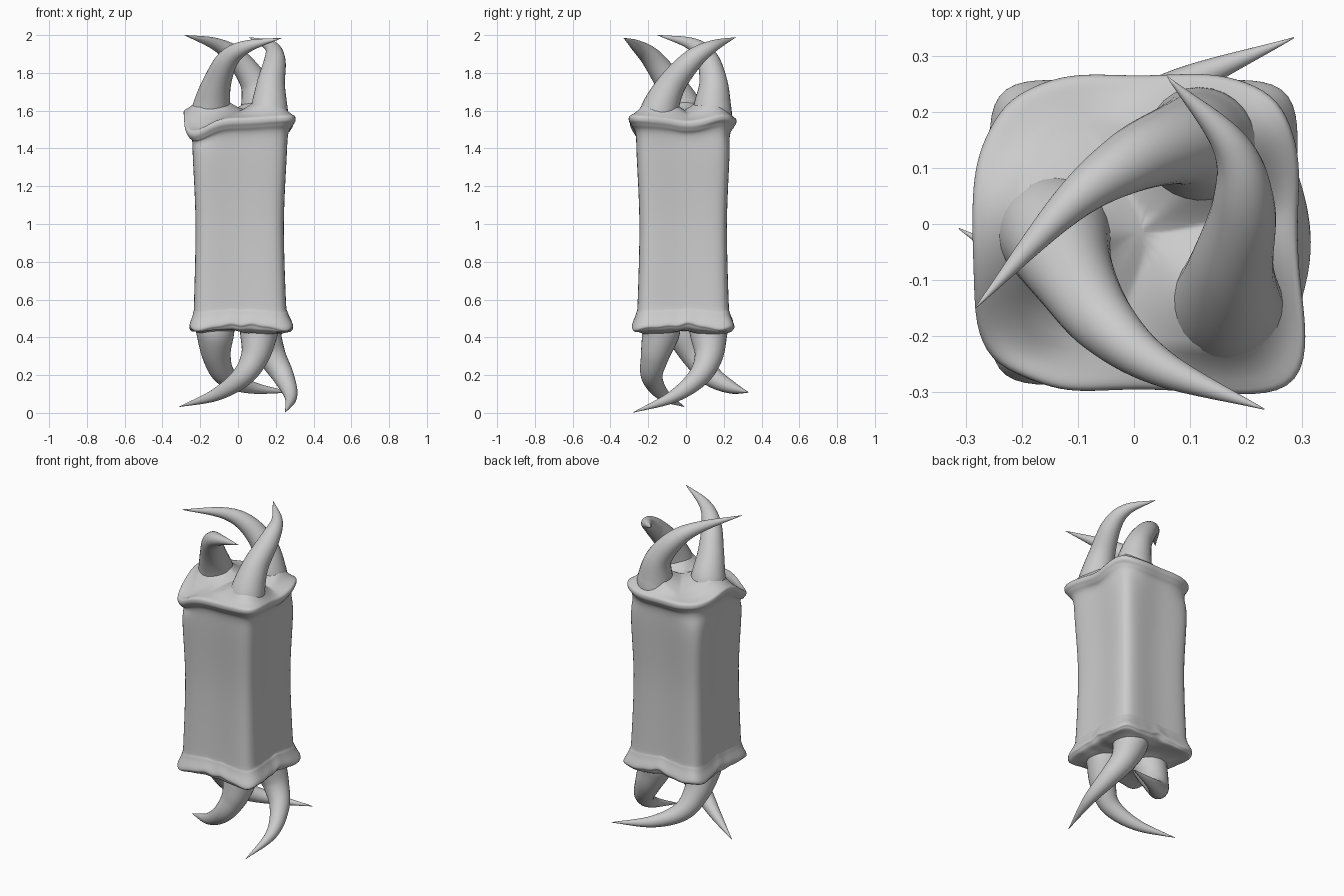
import bpy, math
from mathutils import Vector

if "Cube" in bpy.data.objects:
    bpy.data.objects.remove(bpy.data.objects["Cube"])

# Horn centre lines from root to tip; thickness follows one shared taper
TOP = {
    "top_horn_back": [(.115, .14, 1.62), (.085, .145, 1.75), (-.01, .11, 1.88), (-.12, .03, 1.953), (-.283, -.15, 2)],
    "top_horn_left": [(-.14, -.02, 1.62), (-.11, -.09, 1.75), (-.05, -.18, 1.875), (.05, -.257, 1.94), (.232, -.33, 1.985)],
    "top_horn_right": [(.165, -.14, 1.6), (.174, -.075, 1.74), (.195, .035, 1.87), (.172, .14, 1.94), (.06, .262, 1.988)],
}
BOTTOM = {
    "bottom_horn_front": [(.11, -.135, .42), (.09, -.165, .3), (.02, -.18, .19), (-.12, -.12, .095), (-.312, -.008, .032)],
    "bottom_horn_right": [(.13, .12, .42), (.18, .12, .3), (.242, .065, .19), (.28, -.07, .085), (.25, -.28, .002)],
    "bottom_horn_left": [(-.12, 0, .42), (-.113, .055, .3), (-.065, .135, .195), (.07, .24, .135), (.285, .332, .108)],
}
TAPER = [.105, .1, .075, .056, .033, .001]

# Egg-case profile: (height, half width, how strongly the rim wave applies)
PROFILE = [(.46, .01, 0), (.455, .15, 0), (.44, .24, .4), (.45, .262, 1), (.47, .269, 1), (.53, .247, .6),
           (.6, .239, .2), (1, .23, 0), (1.35, .244, .1), (1.47, .25, .6), (1.51, .271, 1), (1.535, .285, 1),
           (1.56, .28, 1), (1.568, .245, .9), (1.572, .18, .5), (1.58, .1, .2), (1.59, .01, 0)]


def loft(name, rings):
    n = len(rings[0])
    faces = [tuple(reversed(range(n))), tuple((len(rings) - 1) * n + i for i in range(n))]
    for k in range(len(rings) - 1):
        for i in range(n):
            j = (i + 1) % n
            faces.append((k * n + i, k * n + j, (k + 1) * n + j, (k + 1) * n + i))
    me = bpy.data.meshes.new(name)
    me.from_pydata([v for r in rings for v in r], [], faces)
    me.shade_smooth()
    ob = bpy.data.objects.new(name, me)
    bpy.context.collection.objects.link(ob)
    return ob


def spline(pts, steps):
    # Catmull-Rom through points of any dimension
    p = [Vector(q) for q in pts]
    p = [2 * p[0] - p[1]] + p + [2 * p[-1] - p[-2]]
    out = []
    for i in range(1, len(p) - 2):
        a, b, c, d = p[i - 1:i + 3]
        for s in range(steps):
            t = s / steps
            out.append(.5 * (2 * b + (c - a) * t + (2 * a - 5 * b + 4 * c - d) * t * t
                             + (3 * b - a - 3 * c + d) * t ** 3))
    return out + [p[-2]]


def horn(name, pts, sides=28):
    x, y, z = pts[0]
    inner = (x, y, z - .07 if z > 1 else z + .06)        # root buried in the end cap
    path = spline([(*q, r) for q, r in zip([inner] + pts, TAPER)], 10)
    pos = [q.to_3d() for q in path]
    rings, u, prev = [], Vector((1, 0, 0)), Vector((0, 0, 1 if z > 1 else -1))
    for k, q in enumerate(path):
        t = (pos[min(k + 1, len(pos) - 1)] - pos[max(k - 1, 0)]).normalized()
        u = prev.rotation_difference(t) @ u
        u = (u - t * u.dot(t)).normalized()
        v, prev, r = t.cross(u), t, max(q[3], .001)
        rings.append([pos[k] + (u * math.cos(a) + v * math.sin(a)) * r
                      for a in (2 * math.pi * i / sides for i in range(sides))])
    loft(name, rings)


def bump(a, centre, width):
    d = (a - math.radians(centre) + math.pi) % (2 * math.pi) - math.pi
    return math.exp(-(d / math.radians(width)) ** 2)


def web(x, y, horns, h):
    # end-cap skin climbs each horn root and fades out at the rim
    fade = min(1, max(0, (.275 - h) / .07))
    return fade * max(math.exp(-(math.hypot(x - p[0][0], y - p[0][1]) / .125) ** 2) for p in horns.values())


# Egg-case body with wavy flared rims and webbed end caps
N, STEPS = 128, 6
path = spline(PROFILE, STEPS)
rings = []
for k, (z, h, wave) in enumerate(path):
    h, ring = max(h, .005), []
    for i in range(N):
        a = 2 * math.pi * (i + .5) / N
        c, s = math.cos(a), math.sin(a)
        r = (abs(c) ** 7 + abs(s) ** 7) ** (-1 / 7) * (.98 - .02 * math.cos(4 * a))
        if z > 1:       # rim corners pulled in, except the front right one
            r *= 1 + wave * (.05 * bump(a, 178, 25) - .13 * bump(a, 135, 17) - .1 * bump(a, -132, 14)
                             - .1 * bump(a, 45, 16) + .02 * bump(a, -35, 15))
        x, y = .009 + h * r * c * 1.03, -.015 + h * r * s * 1.02
        if z > 1:
            z2 = z + wave * (.045 * bump(a, 175, 28) - .07 * bump(a, -138, 20) + .015 * bump(a, -45, 25)
                             + .02 * bump(a, 40, 14) - .015 * bump(a, 5, 18))
            z2 += .1 * web(x, y, TOP, h) if k > STEPS * 11 else 0
        else:
            z2 = z + wave * (.005 * math.sin(9 * a) + .003 * math.sin(17 * a) + .012 * math.cos(4 * a))
            x += .008 * wave
            z2 -= .05 * web(x, y, BOTTOM, h) if k < STEPS * 3 else 0
        ring.append((x, y, z2))
    rings.append(ring)
body = loft("egg_case_body", rings)
body.select_set(True)
bpy.context.view_layer.objects.active = body
bpy.ops.object.shade_smooth_by_angle(angle=math.radians(60))

# Curved tapering horns at both ends
for name, pts in {**TOP, **BOTTOM}.items():
    horn(name, pts)
